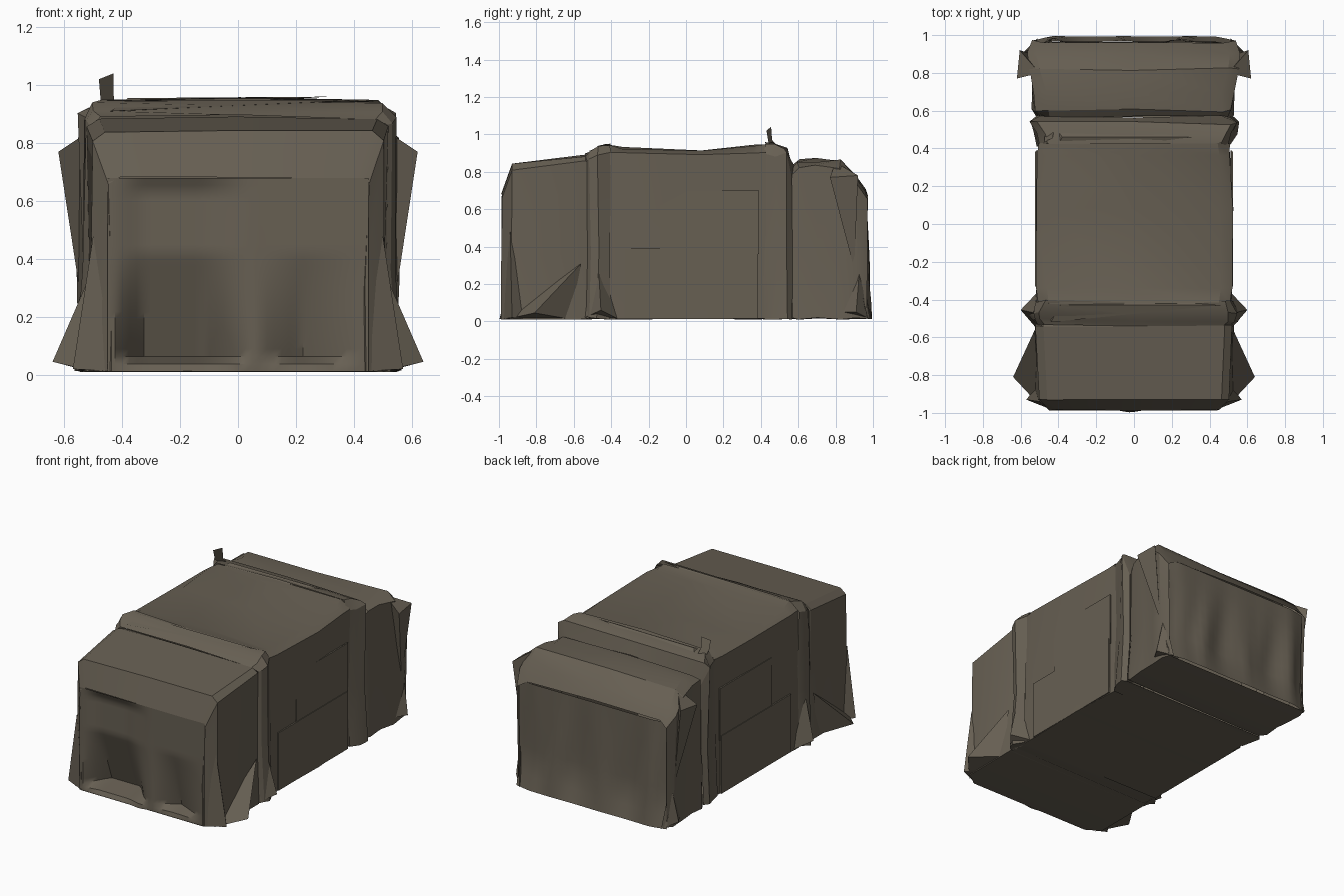
import bpy, bmesh, math, random

if "Cube" in bpy.data.objects:
    bpy.data.objects.remove(bpy.data.objects["Cube"])

random.seed(4)
cloth = bpy.data.materials.new("drab brown canvas")
cloth.diffuse_color = (0.135, 0.115, 0.086, 1)
cloth.use_nodes = True
cloth.node_tree.nodes["Principled BSDF"].inputs["Base Color"].default_value = cloth.diffuse_color


def finish(name, bm, angle=28):
    bmesh.ops.recalc_face_normals(bm, faces=bm.faces)
    me = bpy.data.meshes.new(name)
    bm.to_mesh(me)
    bm.free()
    ob = bpy.data.objects.new(name, me)
    bpy.context.collection.objects.link(ob)
    me.materials.append(cloth)
    bpy.ops.object.select_all(action='DESELECT')
    ob.select_set(True)
    bpy.context.view_layer.objects.active = ob
    bpy.ops.object.shade_smooth_by_angle(angle=math.radians(angle))
    return ob


def loft(name, stations, jitter=0.0, inset=0.04):
    """Open tube along y: (y, bottom half-width, shoulder half-width, shoulder z, roof z)."""
    bm = bmesh.new()
    rings = []
    for y, wb, ws, zs, zt in stations:
        wm = (wb + ws) / 2 - 0.008
        half = [(wb, 0.012), (wm, 0.42 * zs), (ws, zs), (ws - inset, zt)]
        pts = half + [(0, zt + 0.004)] + [(-x, z) for x, z in reversed(half)]
        ring = []
        for x, z in pts:
            j = [random.uniform(-jitter, jitter) for _ in range(3)]
            ring.append(bm.verts.new((x + j[0], y + j[1], max(0.01, z + j[2]))))
        rings.append(ring)
    n = len(rings[0])
    for a, b in zip(rings, rings[1:]):
        for i in range(n):
            bm.faces.new((a[i], a[(i + 1) % n], b[(i + 1) % n], b[i]))
    return finish(name, bm)


def curtain(name, w, z0, z1, nx, nz, y_of):
    """Wavy end wall: a grid whose depth follows y_of(x, z)."""
    bm = bmesh.new()
    g = []
    for k in range(nz + 1):
        z = z0 + (z1 - z0) * k / nz
        row = []
        for i in range(nx + 1):
            x = -w + 2 * w * i / nx
            row.append(bm.verts.new((x, y_of(x, z), z)))
        g.append(row)
    for k in range(nz):
        for i in range(nx):
            bm.faces.new((g[k][i], g[k][i + 1], g[k + 1][i + 1], g[k + 1][i]))
    return finish(name, bm, 40)


def flap(name, apex, base):
    """Pointed cloth corner from a base triangle to an apex."""
    bm = bmesh.new()
    t = bm.verts.new(apex)
    b = [bm.verts.new(p) for p in base]
    for i in range(3):
        bm.faces.new((b[i], b[(i + 1) % 3], t))
    bm.faces.new(b)
    return finish(name, bm, 10)


def ramp(v, a, b):
    return max(0.0, min(1.0, (v - a) / (b - a)))


# Front bay, open at the doorway
loft("front_bay", [(-0.985, 0.44, 0.45, 0.66, 0.68), (-0.93, 0.525, 0.50, 0.81, 0.84),
                   (-0.54, 0.525, 0.52, 0.86, 0.885), (-0.50, 0.51, 0.50, 0.84, 0.87)], 0.004)


# Doorway curtain: sagging inward toward the floor at the entrance and at a dent
def front_y(x, z):
    sag = 1 - ramp(z, 0.06, 0.42)
    sill = ramp(z, 0.035, 0.06)
    door = ramp(x, -0.42, -0.33) * (1 - ramp(x, -0.12, 0.04))
    dent = ramp(x, 0.08, 0.22) * (1 - ramp(x, 0.22, 0.42))
    lip = 0.025 * door * (1 - ramp(z, 0.64, 0.67))
    fold = math.exp(-((x + 0.02) / 0.05) ** 2) * (1 - ramp(z, 0.15, 0.6))
    return -0.985 + sill * (0.13 * door * sag + lip + 0.09 * dent * sag) - 0.012 * fold


curtain("front_curtain", 0.45, 0.012, 0.68, 36, 26, front_y)

# Main bay
loft("middle_bay", [(-0.42, 0.52, 0.51, 0.90, 0.945), (-0.34, 0.52, 0.52, 0.90, 0.925),
                    (0.08, 0.522, 0.52, 0.895, 0.912), (0.36, 0.51, 0.51, 0.90, 0.94),
                    (0.43, 0.505, 0.505, 0.90, 0.945)], 0.004, 0.06)

# Gathered seams between the bays
loft("front_seam", [(-0.54, 0.515, 0.51, 0.86, 0.885), (-0.51, 0.545, 0.53, 0.87, 0.905),
                    (-0.47, 0.555, 0.54, 0.88, 0.93), (-0.41, 0.525, 0.515, 0.895, 0.945)], 0.010)
loft("rear_seam", [(0.42, 0.515, 0.505, 0.89, 0.945), (0.48, 0.54, 0.515, 0.89, 0.94),
                   (0.535, 0.55, 0.55, 0.895, 0.92), (0.57, 0.52, 0.505, 0.77, 0.83)], 0.010)

# Rear bay, flaring outward near its back corners
loft("rear_bay", [(0.565, 0.52, 0.505, 0.77, 0.83), (0.60, 0.535, 0.52, 0.83, 0.86),
                  (0.70, 0.53, 0.525, 0.83, 0.86), (0.82, 0.54, 0.555, 0.82, 0.86),
                  (0.91, 0.55, 0.57, 0.74, 0.78), (0.965, 0.535, 0.54, 0.66, 0.70)], 0.010, 0.06)


# Pleated back wall, folds widening toward the floor
def back_y(x, z):
    t = ramp(z, 0.02, 0.66)
    pleat = abs(math.sin(x * 9 + 0.5 + 0.6 * t)) * (1 - t) * ramp(z, 0.0, 0.2)
    small = math.sin(x * 31 + 3 * t) * t * (1 - t)
    return 0.995 - 0.03 * t - 0.05 * pleat + 0.02 * small - 0.022 * ramp(abs(x), 0.44, 0.54)


curtain("back_curtain", 0.54, 0.012, 0.695, 30, 8, back_y)

# Mirrored cloth corners, pegs and side panels
for s, side in ((1, "right"), (-1, "left")):
    flap(side + "_front_corner", (0.64 * s, -0.81, 0.045),
         [(0.50 * s, -0.96, 0.012), (0.51 * s, -0.62, 0.012), (0.525 * s, -0.56, 0.31)])
    flap(side + "_front_lower_fold", (0.57 * s, -0.93, 0.02),
         [(0.43 * s, -0.985, 0.012), (0.51 * s, -0.85, 0.012), (0.50 * s, -0.94, 0.48)])
    flap(side + "_seam_peg", (0.60 * s, -0.455, 0.06),
         [(0.51 * s, -0.56, 0.012), (0.51 * s, -0.36, 0.012), (0.53 * s, -0.47, 0.33)])
    flap(side + "_rear_wing", (0.62 * s, 0.77, 0.77),
         [(0.50 * s, 0.80, 0.85), (0.605 * s, 0.92, 0.78), (0.545 * s, 0.90, 0.28)])
    flap(side + "_rear_foot", (0.585 * s, 0.91, 0.05),
         [(0.52 * s, 0.80, 0.05), (0.51 * s, 0.985, 0.012), (0.54 * s, 0.93, 0.30)])
    # overlapping side panels
    for nm, ya, yb, z0, z1, x in (("upper", -0.14, 0.39, 0.36, 0.70, 0.515),
                                  ("lower", -0.33, 0.385, 0.015, 0.39, 0.519)):
        bm = bmesh.new()
        bmesh.ops.create_cube(bm, size=1)
        for v in bm.verts:
            v.co = (s * x + v.co.x * 0.009, (ya + yb) / 2 + v.co.y * (yb - ya),
                    (z0 + z1) / 2 + v.co.z * (z1 - z0))
        finish(side + "_" + nm + "_panel", bm)

# Crumpled roof ridges lying across the seams
for nm, y, z, x0, x1 in (("front", -0.43, 0.95, -0.44, 0.46), ("rear", 0.46, 0.96, -0.43, 0.31)):
    flap(nm + "_roof_ridge", (x1, y, z), [(x0, y - 0.09, z - 0.04), (x0, y + 0.07, z - 0.05),
                                          (x0 + 0.05, y, z - 0.005)])

# Small upright tab on the roof
bm = bmesh.new()
vs = [bm.verts.new(p) for p in ((-0.47, 0.50, 0.90), (-0.42, 0.52, 0.90), (-0.43, 0.46, 0.97),
                                (-0.43, 0.455, 1.04), (-0.48, 0.43, 1.02), (-0.475, 0.44, 0.96))]
bm.faces.new(vs)
bmesh.ops.solidify(bm, geom=bm.faces[:], thickness=0.006)
finish("roof_tab", bm)
